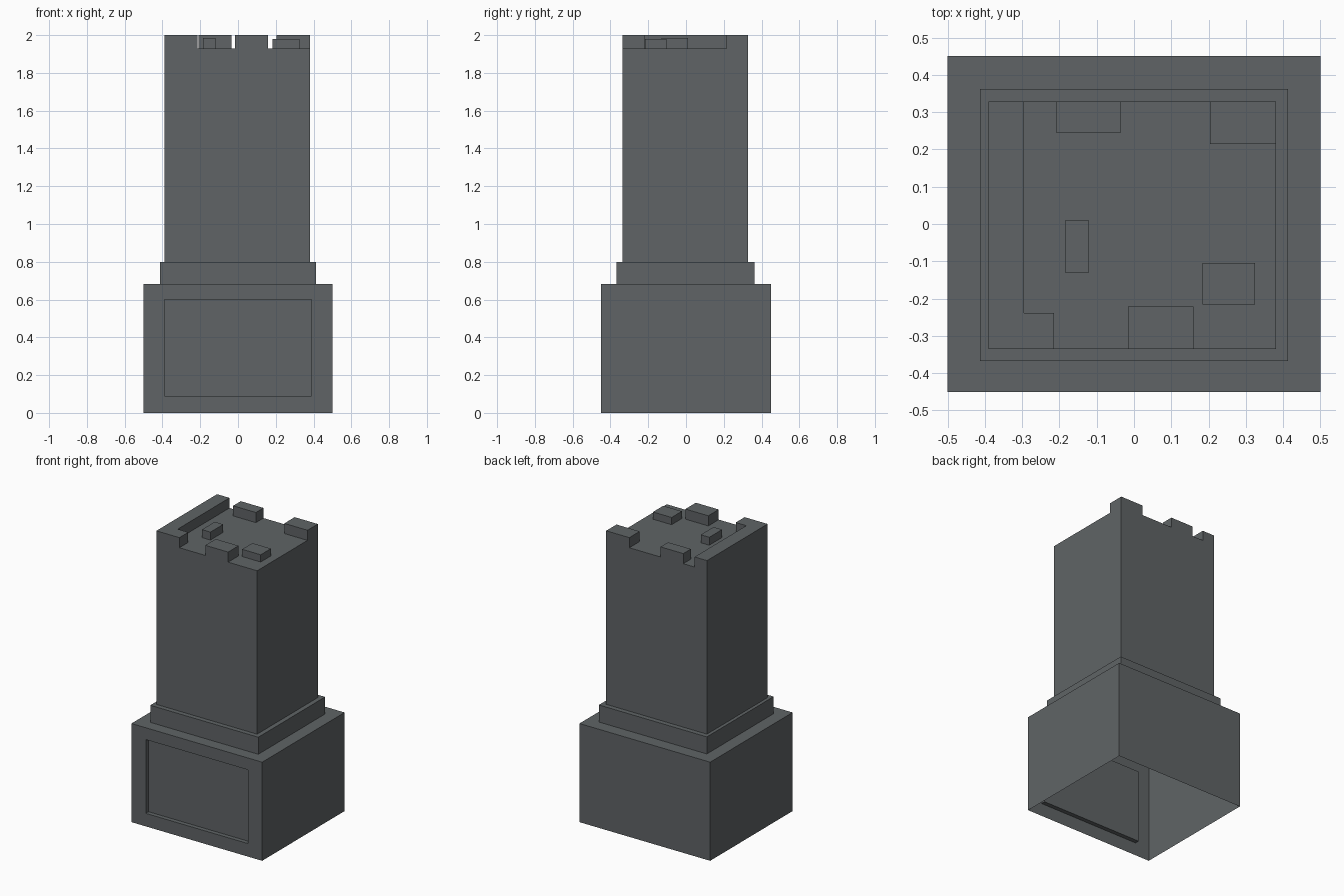
import bpy, bmesh

if "Cube" in bpy.data.objects:
    bpy.data.objects.remove(bpy.data.objects["Cube"])

stone = bpy.data.materials.new("dark slate grey")
stone.diffuse_color = (0.115, 0.127, 0.133, 1)
stone.use_nodes = True
stone.node_tree.nodes["Principled BSDF"].inputs["Base Color"].default_value = stone.diffuse_color
FLOOR = 1.93  # roof level


def finish(name, bm):
    me = bpy.data.meshes.new(name)
    bm.to_mesh(me)
    bm.free()
    me.materials.append(stone)
    ob = bpy.data.objects.new(name, me)
    bpy.context.collection.objects.link(ob)
    return ob


def prism(name, outline, z0, z1):
    """Upright block from a counter-clockwise outline, open underneath."""
    bm = bmesh.new()
    lo = [bm.verts.new((x, y, z0)) for x, y in outline]
    hi = [bm.verts.new((x, y, z1)) for x, y in outline]
    bm.faces.new(hi)
    n = len(outline)
    for i in range(n):
        j = (i + 1) % n
        bm.faces.new((lo[i], lo[j], hi[j], hi[i]))
    return finish(name, bm)


def rect(x0, x1, y0, y1):
    return [(x0, y0), (x1, y0), (x1, y1), (x0, y1)]


# Tower body: hollow stepped shell, open at the bottom
base = (-0.5, 0.5, -0.45, 0.45)
collar = (-0.413, 0.413, -0.368, 0.362)
shaft = (-0.39, 0.381, -0.335, 0.328)
steps = [(base, 0), (base, 0.682), (collar, 0.682), (collar, 0.80),
         (shaft, 0.80), (shaft, FLOOR)]
bm = bmesh.new()
rings = [[bm.verts.new((x, y, z)) for x, y in rect(*r)] for r, z in steps]
front = None
for a, b in zip(rings, rings[1:]):
    for i in range(4):
        j = (i + 1) % 4
        f = bm.faces.new((a[i], a[j], b[j], b[i]))
        front = front or f
bm.faces.new(rings[-1])

# Recessed panel on the front of the base
bmesh.ops.inset_individual(bm, faces=[front], thickness=0.05)
for v in front.verts:
    v.co.x = 0.39 if v.co.x > 0 else -0.39
    v.co.z = 0.60 if v.co.z > 0.34 else 0.09
ext = bmesh.ops.extrude_discrete_faces(bm, faces=[front])
for v in ext["faces"][0].verts:
    v.co.y += 0.03
finish("tower_body", bm)

# Parapet wall along the left edge with a short return at the front
prism("parapet_wall", [(-0.39, -0.335), (-0.214, -0.335), (-0.214, -0.238),
                       (-0.295, -0.238), (-0.295, 0.328), (-0.39, 0.328)],
      FLOOR, 2.0)

# Battlements and rooftop units
for name, r, top in [
    ("back_battlement", (-0.209, -0.035, 0.245, 0.328), 2.0),
    ("corner_battlement", (0.204, 0.381, 0.215, 0.328), 2.0),
    ("front_battlement", (-0.016, 0.159, -0.335, -0.221), 2.0),
    ("small_roof_unit", (-0.185, -0.12, -0.13, 0.01), 1.985),
    ("large_roof_unit", (0.183, 0.325, -0.216, -0.104), 1.98),
]:
    prism(name, rect(*r), FLOOR, top)
